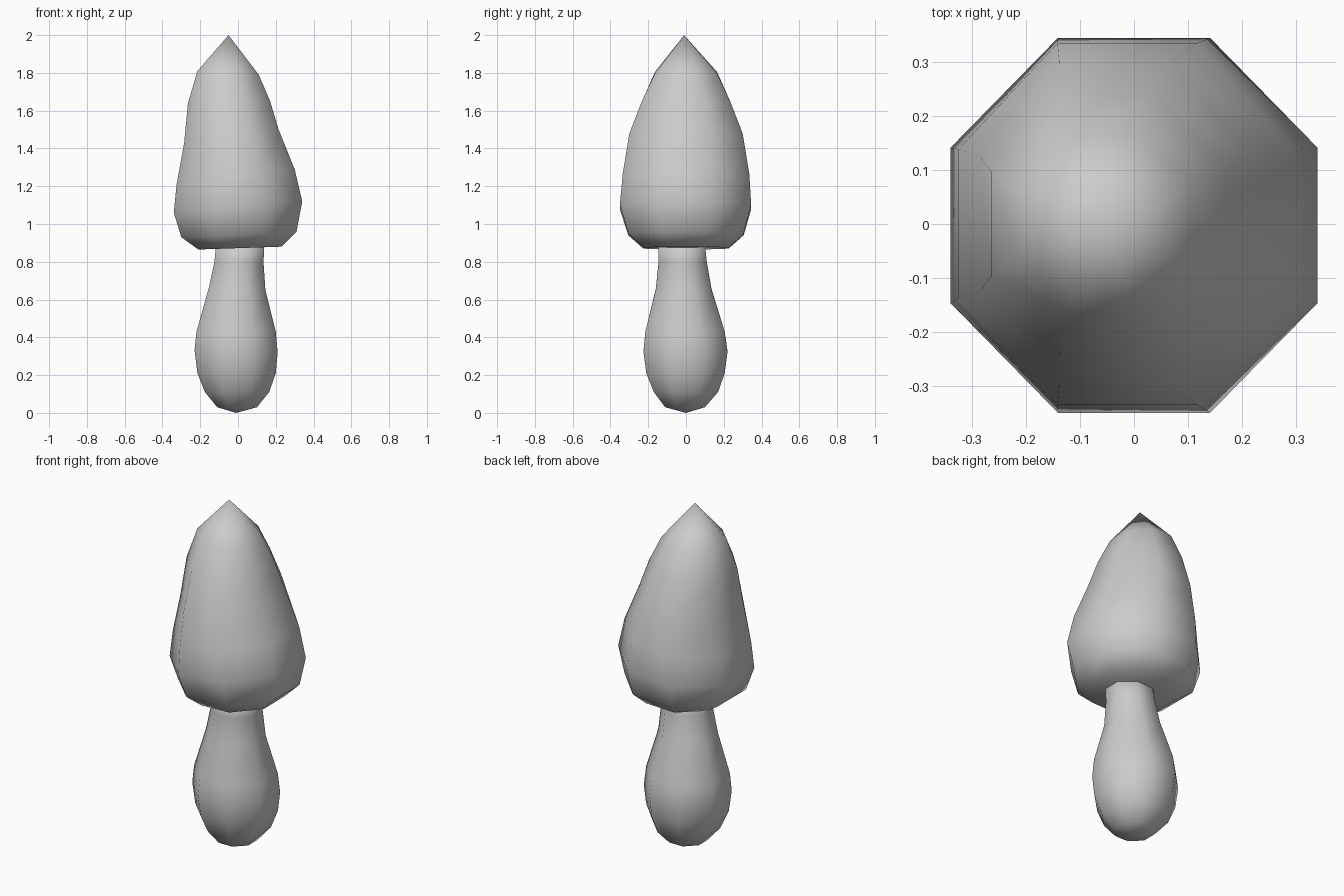
import bpy
import bmesh
from math import sin, cos, pi

if "Cube" in bpy.data.objects:
    bpy.data.objects.remove(bpy.data.objects["Cube"], do_unlink=True)

SIDES = 8
GREY = (0.6, 0.6, 0.6, 1.0)
grey = bpy.data.materials.new("plain grey")
grey.use_nodes = True
grey.diffuse_color = GREY
grey.node_tree.nodes["Principled BSDF"].inputs["Base Color"].default_value = GREY


def ring(bm, left, right, z_left, z_right, front, back):
    """Octagon with flats on the given extents, tilted from left to right."""
    cx, cy = (left + right) / 2, (front + back) / 2
    rx, ry = (right - left) / 2, (back - front) / 2
    verts = []
    for i in range(SIDES):
        a = 2 * pi * (i + 0.5) / SIDES
        u, v = cos(a) / cos(pi / SIDES), sin(a) / cos(pi / SIDES)
        z = z_left + (z_right - z_left) * (u + 1) / 2
        verts.append(bm.verts.new((cx + rx * u, cy + ry * v, z)))
    return verts


def lofted(name, rows, bottom_tip=None, top_tip=None):
    """Skin the rings from bottom to top; close each end with a tip or a flat."""
    bm = bmesh.new()
    rings = [ring(bm, *row) for row in rows]
    for low, high in zip(rings, rings[1:]):
        for i in range(SIDES):
            j = (i + 1) % SIDES
            bm.faces.new((low[i], low[j], high[j], high[i]))
    for end, tip in ((rings[0], bottom_tip), (rings[-1], top_tip)):
        if tip:
            point = bm.verts.new(tip)
            for i in range(SIDES):
                bm.faces.new((end[i], end[(i + 1) % SIDES], point))
        else:
            bm.faces.new(end)
    bmesh.ops.recalc_face_normals(bm, faces=bm.faces)
    for face in bm.faces:
        face.smooth = True
    mesh = bpy.data.meshes.new(name)
    bm.to_mesh(mesh)
    bm.free()
    mesh.materials.append(grey)
    obj = bpy.data.objects.new(name, mesh)
    bpy.context.collection.objects.link(obj)
    return obj


# Bulbous stem, narrowing and leaning slightly towards the cap
lofted("mushroom_stem", [
    (-.11, .10, .03, .03, -.11, .10),
    (-.175, .165, .11, .11, -.17, .17),
    (-.215, .20, .21, .21, -.21, .205),
    (-.23, .21, .33, .32, -.225, .22),
    (-.22, .20, .43, .43, -.215, .205),
    (-.155, .145, .66, .65, -.16, .135),
    (-.125, .135, .80, .80, -.145, .11),
    (-.115, .14, .90, .90, -.145, .10),
], bottom_tip=(-.01, 0, 0))

# Tall pointed cap, tilted a little, with a flat underside
lofted("mushroom_cap", [
    (-.21, .23, .865, .88, -.225, .225),
    (-.30, .31, .93, .96, -.305, .305),
    (-.34, .34, 1.06, 1.12, -.35, .345),
    (-.325, .30, 1.21, 1.29, -.335, .335),
    (-.285, .215, 1.43, 1.50, -.30, .30),
    (-.265, .17, 1.64, 1.65, -.235, .235),
    (-.215, .11, 1.81, 1.79, -.165, .165),
], top_tip=(-.05, -.01, 2.0))
